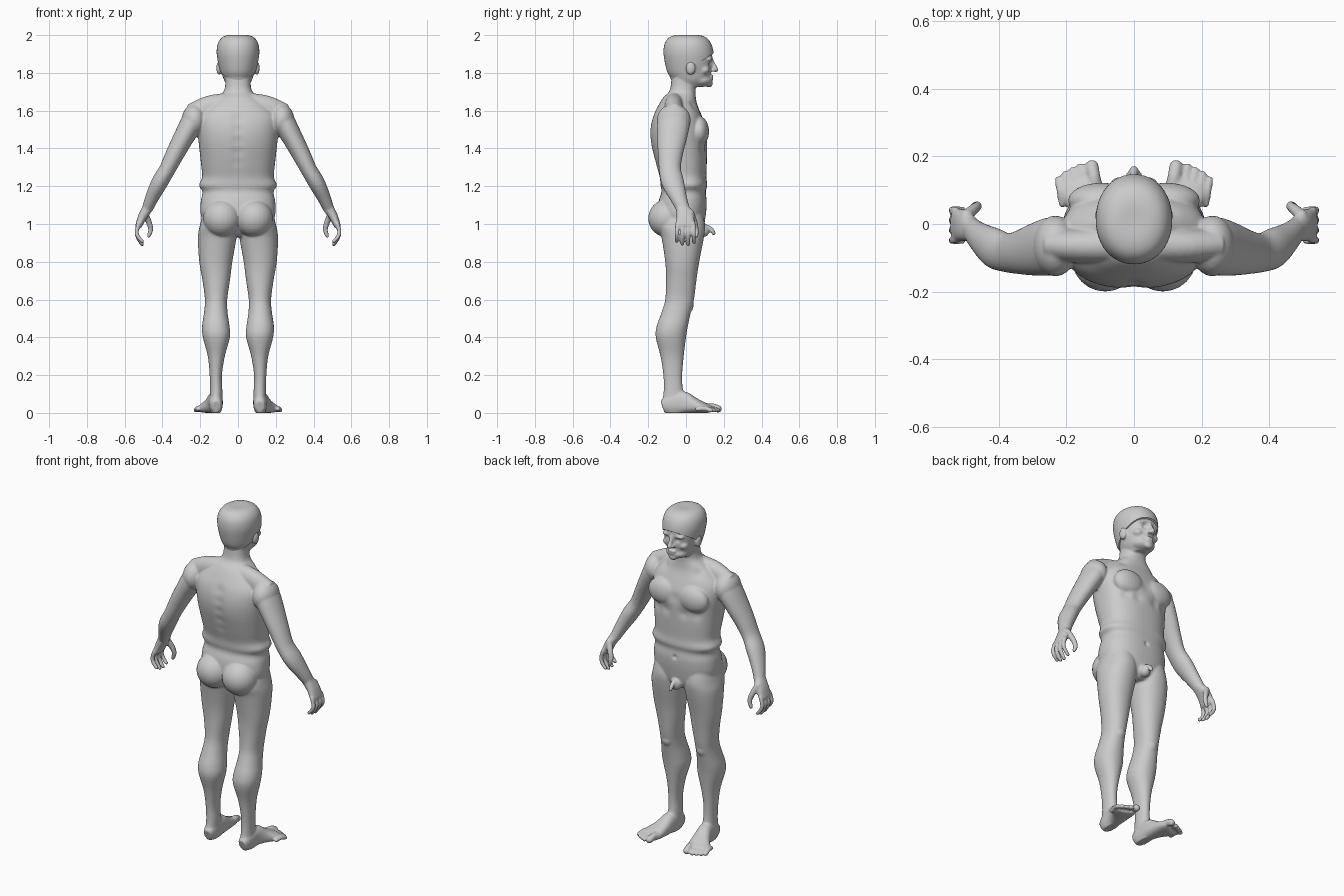
import bpy, bmesh, math
from mathutils import Vector, Matrix

X, Y, Z = Vector((1, 0, 0)), Vector((0, 1, 0)), Vector((0, 0, 1))


def smooth_rows(rows, n=4):
    """Catmull-Rom interpolation of table rows."""
    out = []
    for i in range(len(rows) - 1):
        p0, p1, p2 = rows[max(i - 1, 0)], rows[i], rows[i + 1]
        p3 = rows[min(i + 2, len(rows) - 1)]
        for k in range(n):
            t = k / n
            out.append([0.5 * (2 * b + (c - a) * t + (2 * a - 5 * b + 4 * c - d) * t * t
                               + (3 * b - a - 3 * c + d) * t ** 3)
                        for a, b, c, d in zip(p0, p1, p2, p3)])
    return out + [list(rows[-1])]


def tube(bm, rows, ref=Y, power=2.0, level=False, seg=32):
    """Loft of super-ellipses: rows are x, y, z, half width, half depth."""
    rows = smooth_rows(rows)
    rings = []
    for i, (x, y, z, a, b) in enumerate(rows):
        t = Vector(rows[min(i + 1, len(rows) - 1)][:3]) - Vector(rows[max(i - 1, 0)][:3])
        t = Z if level else t.normalized()
        u = ref.cross(t).normalized()
        v = t.cross(u)
        ring = []
        for k in range(seg):
            c, s = math.cos(k * math.tau / seg), math.sin(k * math.tau / seg)
            c = math.copysign(abs(c) ** (2 / power), c)
            s = math.copysign(abs(s) ** (2 / power), s)
            ring.append(bm.verts.new(Vector((x, y, z)) + u * (a * c) + v * (b * s)))
        rings.append(ring)
    for r, q in zip(rings, rings[1:]):
        for k in range(seg):
            bm.faces.new((r[k], r[(k + 1) % seg], q[(k + 1) % seg], q[k]))
    bm.faces.new(rings[0])
    bm.faces.new(rings[-1])


def column(bm, rows, power=2.0):
    """Level loft: rows are z, x min, x max, y back, y front."""
    tube(bm, [((l + r) / 2, (b + f) / 2, z, (r - l) / 2, (f - b) / 2)
              for z, l, r, b, f in rows], power=power, level=True, seg=48)


def round_tube(bm, pts):
    """Round limb with ball ends: points are x, y, z, radius."""
    tube(bm, [(x, y, z, r, r) for x, y, z, r in pts], ref=Vector((0.3, 0.5, 0.81)), seg=16)
    for x, y, z, r in (pts[0], pts[-1]):
        ball(bm, (x, y, z), (r, r, r))


def ball(bm, centre, size):
    bmesh.ops.create_uvsphere(bm, u_segments=24, v_segments=16, radius=1,
                              matrix=Matrix.Translation(centre) @ Matrix.Diagonal((*size, 1)))


def add_object(name, bm):
    bmesh.ops.recalc_face_normals(bm, faces=bm.faces)
    me = bpy.data.meshes.new(name)
    bm.to_mesh(me)
    bm.free()
    ob = bpy.data.objects.new(name, me)
    bpy.context.collection.objects.link(ob)
    return ob


bm = bmesh.new()
# torso and neck
trunk = [(.93, .10, -.08, .06), (.97, .17, -.12, .09), (1.05, .197, -.15, .105),
         (1.12, .197, -.145, .11), (1.17, .188, -.13, .105), (1.205, .206, -.135, .112),
         (1.25, .19, -.14, .108), (1.32, .196, -.16, .11), (1.42, .207, -.185, .112),
         (1.50, .215, -.19, .11), (1.57, .21, -.175, .085), (1.63, .16, -.145, .06),
         (1.67, .11, -.12, .052), (1.71, .072, -.085, .05), (1.80, .065, -.075, .05)]
column(bm, [(z, -a, a, b, f) for z, a, b, f in trunk], 2.4)
ball(bm, (.095, .07, 1.49), (.10, .052, .08))           # chest
ball(bm, (.085, -.10, 1.03), (.10, .10, .10))           # buttock
tube(bm, [(.06, -.06, 1.645, .05, .05), (.15, -.065, 1.615, .05, .065),
          (.235, -.062, 1.57, .05, .07)], ref=Z)        # collar
ball(bm, (.232, -.065, 1.55), (.066, .09, .085))        # shoulder
ball(bm, (0, .09, .965), (.032, .035, .035))            # groin
round_tube(bm, [(0, .11, .985, .013), (0, .135, .97, .013), (0, .147, .95, .011)])

# leg
column(bm, [(1.08, .03, .18, -.10, .08), (1.0, .008, .20, -.15, .10),
            (.93, .008, .212, -.13, .095), (.8, .03, .205, -.11, .07),
            (.7, .043, .188, -.105, .055), (.6, .057, .175, -.11, .042),
            (.53, .055, .18, -.13, .025), (.46, .045, .19, -.155, .01),
            (.4, .043, .186, -.16, 0), (.3, .07, .16, -.135, -.012),
            (.2, .085, .15, -.12, -.02), (.12, .083, .148, -.118, -.015),
            (.05, .083, .15, -.125, .01), (0, .09, .145, -.115, 0)], 2.15)
ball(bm, (.115, .008, .57), (.036, .032, .042))         # kneecap

# foot and toes
tube(bm, [(.115, -.125, .035, .025, .03), (.117, -.09, .045, .035, .05),
          (.12, -.02, .055, .04, .06), (.132, .04, .04, .05, .042),
          (.152, .095, .026, .064, .027), (.163, .125, .02, .062, .02)], ref=Z, power=2.4)
for x, y, r in ((.124, .170, .02), (.158, .168, .0125), (.181, .158, .012),
                (.203, .146, .012), (.223, .13, .012)):
    round_tube(bm, [(x - .012, y - .07, r + .008, r), (x - .005, y - .03, r + .011, r),
                    (x, y, r + .001, r)])

# arm
tube(bm, [(.222, -.06, 1.60, .05, .06), (.243, -.065, 1.54, .06, .085),
          (.292, -.075, 1.45, .054, .078), (.334, -.083, 1.37, .049, .066),
          (.374, -.085, 1.29, .043, .058), (.415, -.07, 1.22, .044, .06),
          (.455, -.04, 1.14, .036, .045), (.48, -.015, 1.08, .029, .035)])
# palm, fingers and thumb
tube(bm, [(.475, -.02, 1.09, .029, .034), (.505, -.005, 1.04, .024, .046),
          (.528, -.004, .985, .017, .051)], power=2.4)
for y, drop in ((-.046, .018), (-.018, .004), (.011, 0), (.039, .012)):
    round_tube(bm, [(.526, y, 1.0, .012), (.537, y * 1.05, .955, .0115),
                    (.526, y * 1.08, .92 + drop * .5, .011),
                    (.507, y * 1.08, .891 + drop, .0105)])
round_tube(bm, [(.495, .025, 1.06, .018), (.472, .045, 1.01, .016),
                (.462, .054, .97, .0135), (.472, .055, .938, .011)])

# head and face
skull = [(1.725, .05, -.055, .085), (1.76, .073, -.07, .122), (1.80, .086, -.09, .132),
         (1.85, .098, -.103, .139), (1.90, .105, -.11, .138), (1.945, .099, -.104, .125),
         (1.975, .078, -.082, .10), (1.988, .045, -.045, .06)]
column(bm, [(z, -a, a, b, f) for z, a, b, f in skull], 2.1)
ball(bm, (0, .075, 1.76), (.066, .065, .035))           # jaw
ball(bm, (0, .122, 1.743), (.027, .02, .02))            # chin
ball(bm, (.1, .025, 1.825), (.015, .025, .036))         # ear
ball(bm, (.036, .122, 1.872), (.034, .019, .011))       # brow
ball(bm, (.052, .095, 1.815), (.028, .03, .024))        # cheek
ball(bm, (0, .134, 1.782), (.026, .014, .008))          # lips
ball(bm, (0, .132, 1.768), (.023, .014, .007))
round_tube(bm, [(0, .134, 1.872, .010), (0, .147, 1.842, .011), (0, .158, 1.817, .014)])
ball(bm, (.012, .145, 1.814), (.012, .013, .009))       # nostril

# mirror to the other side, fuse and relax
copy = bmesh.ops.duplicate(bm, geom=bm.verts[:] + bm.edges[:] + bm.faces[:])["geom"]
for v in copy:
    if isinstance(v, bmesh.types.BMVert):
        v.co.x = -v.co.x
for v in bm.verts:
    v.co.z = max(v.co.z, 0)
source = add_object("body_source", bm)
remesh = source.modifiers.new("fuse", 'REMESH')
remesh.mode = 'VOXEL'
remesh.voxel_size = 0.0055
relax = source.modifiers.new("relax", 'SMOOTH')
relax.factor, relax.iterations = 0.5, 7
deps = bpy.context.evaluated_depsgraph_get()
mesh = bpy.data.meshes.new_from_object(source.evaluated_get(deps))
bpy.data.objects.remove(source)
body = bpy.data.objects.new("body", mesh)
bpy.context.collection.objects.link(body)

# sculpted dents: centre, radius, push
brushes = [((.034, .137, 1.85), .015, (0, -.012, 0)),        # eye socket
           ((.13, .09, 1.405), .03, (0, -.008, 0)),          # under chest
           ((.06, .11, 1.405), .03, (0, -.008, 0)),
           ((0, .115, 1.49), .03, (0, -.006, 0)),            # breastbone
           ((0, .11, 1.13), .012, (0, -.01, 0)),             # navel
           ((0, .142, 1.775), .008, (0, -.003, 0)),          # mouth
           ((.11, .04, 1.635), .025, (0, -.008, 0))]         # above collar
brushes += [((0, -.185, 1.2 + .06 * i), .03, (0, .007, 0)) for i in range(7)]  # spine
for c, r, push in brushes:
    for side in ((1, -1) if c[0] else (1,)):
        c2, p2 = Vector((c[0] * side, c[1], c[2])), Vector(push)
        for v in mesh.vertices:
            if abs(v.co.z - c2.z) < 2.5 * r:
                v.co += p2 * math.exp(-(v.co - c2).length_squared / r ** 2)
for v in mesh.vertices:
    v.co.z = max(v.co.z, 0)

# hair cap, cut along a slanted hairline
bm = bmesh.new()
column(bm, [(z + .012 * (z - 1.72) / .27, -a - .008, a + .008, b - .009, f + .008)
            for z, a, b, f in [(1.70, .06, -.082, .08)] + skull[1:]]
       + [(2.0, -.012, .012, -.005, .02)], 2.1)
cut = bmesh.ops.bisect_plane(bm, geom=bm.verts[:] + bm.edges[:] + bm.faces[:],
                             plane_co=(0, 0, 1.812), plane_no=(0, -.62, 1), clear_inner=True)
bmesh.ops.holes_fill(bm, edges=[e for e in bm.edges if e.is_boundary])
hair = add_object("hair", bm)

for ob in (body, hair):
    bpy.ops.object.select_all(action='DESELECT')
    ob.select_set(True)
    bpy.context.view_layer.objects.active = ob
    bpy.ops.object.shade_smooth_by_angle(angle=math.radians(50))
